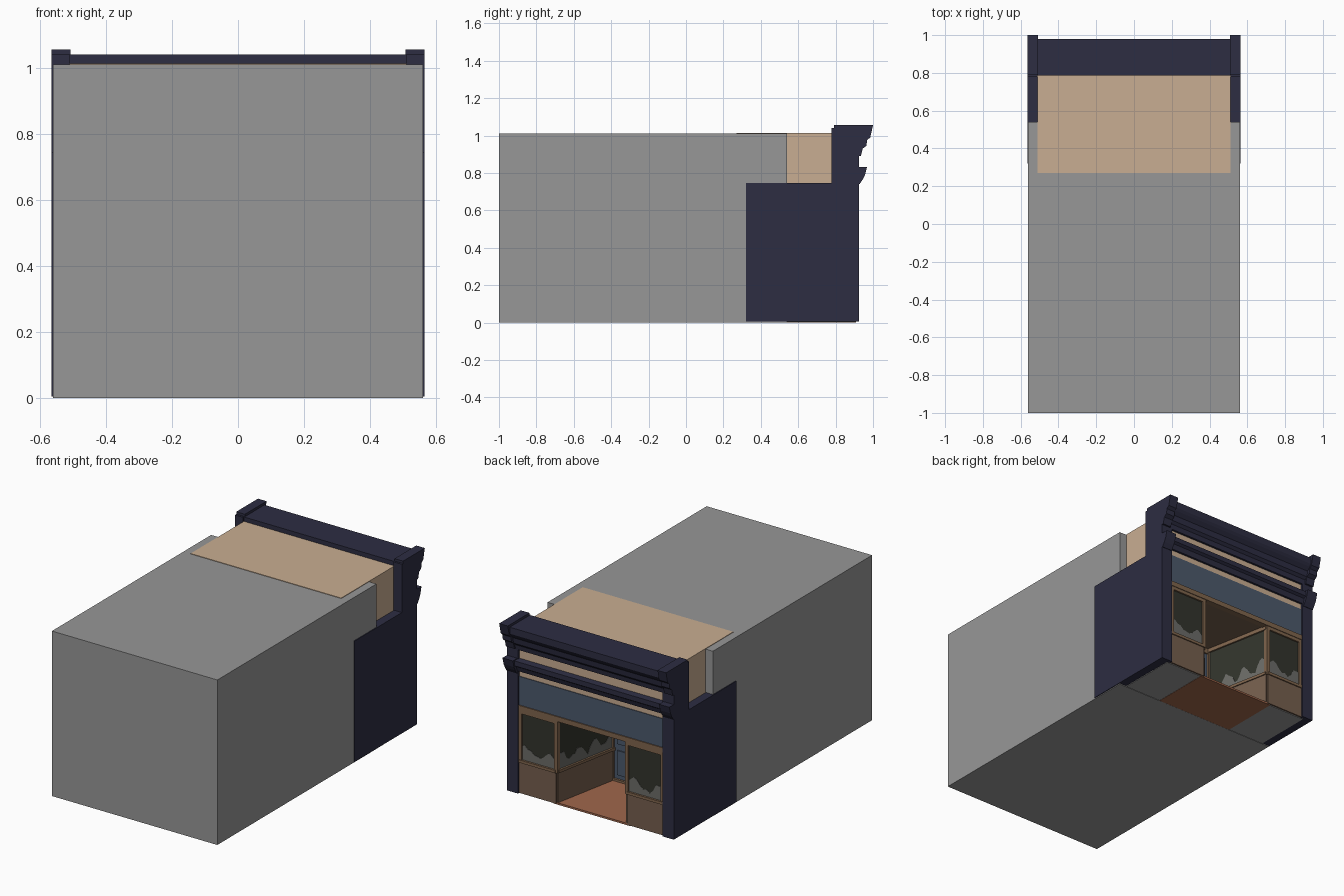
import bpy, bmesh, math, random
from mathutils import Vector

if "Cube" in bpy.data.objects:
    bpy.data.objects.remove(bpy.data.objects["Cube"])

random.seed(4)


def colour(name, r, g, b):
    m = bpy.data.materials.new(name)
    lin = [((c / 255 + 0.055) / 1.055) ** 2.4 for c in (r, g, b)]
    m.diffuse_color = (*lin, 1)
    m.use_nodes = True
    m.node_tree.nodes["Principled BSDF"].inputs["Base Color"].default_value = m.diffuse_color
    return m


GREY = colour("grey render", 151, 151, 151)
NAVY = colour("navy paint", 45, 45, 66)
BEIGE = colour("beige boards", 201, 174, 146)
SLATE = colour("slate blue paint", 76, 89, 108)
BROWN = colour("brown panel", 118, 95, 78)
FRAME = colour("tan brown frame", 128, 101, 77)
TILE = colour("terracotta tile", 160, 103, 76)
GLASS = colour("dark olive glass", 50, 52, 44)
HAZE = colour("grey display", 108, 108, 104)


def prism(name, pts, offset, mat):
    """Extrude a flat outline along an offset vector."""
    bm = bmesh.new()
    face = bm.faces.new([bm.verts.new(p) for p in pts])
    res = bmesh.ops.extrude_face_region(bm, geom=[face])
    verts = [v for v in res["geom"] if isinstance(v, bmesh.types.BMVert)]
    # extrude_face_region removes nothing for a lone face, so both caps exist
    bmesh.ops.translate(bm, vec=offset, verts=verts)
    bmesh.ops.recalc_face_normals(bm, faces=bm.faces)
    me = bpy.data.meshes.new(name)
    bm.to_mesh(me)
    bm.free()
    me.materials.append(mat)
    ob = bpy.data.objects.new(name, me)
    bpy.context.collection.objects.link(ob)
    return ob


def box(name, x0, x1, y0, y1, z0, z1, mat):
    return prism(name, [(x0, y0, z0), (x1, y0, z0), (x1, y1, z0), (x0, y1, z0)],
                 (0, 0, z1 - z0), mat)


def moulding(name, x0, x1, profile, mat):
    """Extrude a (y, z) profile sideways."""
    return prism(name, [(x0, y, z) for y, z in profile], (x1 - x0, 0, 0), mat)


def wall(name, p, q, outline, t, mat):
    """Upright plate along p-q; outline is (fraction along, z)."""
    p, q = Vector((*p, 0)), Vector((*q, 0))
    n = (q - p).cross(Vector((0, 0, 1))).normalized() * t
    pts = [p.lerp(q, f) - n / 2 + Vector((0, 0, z)) for f, z in outline]
    return prism(name, pts, n, mat)


def strip(name, p, q, z0, z1, t, mat, f0=0, f1=1):
    return wall(name, p, q, [(f0, z0), (f1, z0), (f1, z1), (f0, z1)], t, mat)


# building mass, hollow at the shop end
box("building_block", -.56, .56, -1, .27, 0, 1.01, GREY)
box("shop_floor_slab", -.56, .56, .27, .54, 0, .004, GREY)
box("window_floor_slab", -.51, .51, .54, .905, .002, .006, GREY)
box("upper_boarding", -.51, .51, .27, .9, .54, 1.013, BEIGE)
box("fascia_backing", -.50, .50, .88, .912, .70, .93, BEIGE)

# sign board and beam above the windows
box("sign_board", -.495, .495, .88, .916, .54, .72, SLATE)
box("sign_bottom_rail", -.495, .495, .885, .922, .515, .545, FRAME)
box("recess_soffit", -.5, .5, .47, .90, .518, .54, BROWN)
box("entrance_floor", -.26, .26, .48, .91, .0005, .012, TILE)

# long mouldings
moulding("lower_cornice", -.51, .51, [(.89, .755), (.925, .755), (.935, .785),
         (.95, .795), (.95, .825), (.89, .832)], NAVY)
moulding("upper_cornice", -.51, .51, [(.785, .93), (.9, .93), (.9, .885), (.925, .885),
         (.93, .915), (.945, .93), (.95, .965), (.97, .985), (.98, 1.0),
         (.98, 1.04), (.785, 1.04)], NAVY)

front_y, corner, door_pt = .905, .24, (.157, .48)
for s in (1, -1):
    side = "left" if s < 0 else "right"

    # side walls, pilasters and brackets
    box("grey_wing_" + side, s * .51, s * .56, .27, .54, 0, 1.01, GREY)
    box("side_panel_" + side, s * .512, s * .565, .32, .80, .005, .745, NAVY)
    box("pilaster_" + side, s * .49, s * .565, .778, .925, .005, .90, NAVY)
    box("pilaster_head_" + side, s * .51, s * .565, .778, .925, .90, 1.04, NAVY)
    moulding("lower_bracket_" + side, s * .495, s * .565, [(.90, .74), (.928, .74),
             (.945, .765), (.957, .79), (.968, .832), (.90, .832)], NAVY)
    moulding("upper_bracket_" + side, s * .507, s * .565, [(.79, .89), (.935, .89),
             (.945, .93), (.965, .945), (.968, .975), (.985, .99),
             (1.0, 1.055), (.79, 1.055)], NAVY)

    # front window and canted entrance window
    a, b, c = (s * .50, front_y), (s * corner, front_y), (s * door_pt[0], door_pt[1])
    for part, p, q, count in (("front", a, b, 12), ("entrance", b, c, 26)):
        tag = part + "_" + side
        strip("stallriser_" + tag, p, q, .006, .195, .02, BROWN)
        strip("sill_" + tag, p, q, .195, .212, .034, FRAME)
        strip("head_rail_" + tag, p, q, .495, .52, .026, FRAME)
        strip("glass_" + tag, p, q, .205, .50, .006, GLASS)
        # uneven silhouette of goods behind the glass
        top = [(i / count, .27 + .03 * math.sin(i * .8) + random.uniform(-.012, .02))
               for i in range(count, -1, -1)]
        wall("display_" + tag, p, q, [(0, .205), (1, .205)] + top, .010, HAZE)
    for i, (x, y) in enumerate(((s * .482, front_y), b, c)):
        box(f"window_post_{i}_{side}", x - .011, x + .011, y - .013, y + .013,
            .195 if i < 2 else .006, .52, FRAME)

    # door leaf details
    for z0, z1 in ((.05, .2), (.24, .45)):
        box("door_panel_" + side, s * .025, s * .125, .482, .489, z0, z1, SLATE)

# door at the back of the recess
box("door", -.157, .157, .46, .482, .01, .49, SLATE)
box("door_head", -.157, .157, .46, .49, .485, .52, FRAME)
box("door_step", -.157, .157, .46, .495, .006, .025, FRAME)
